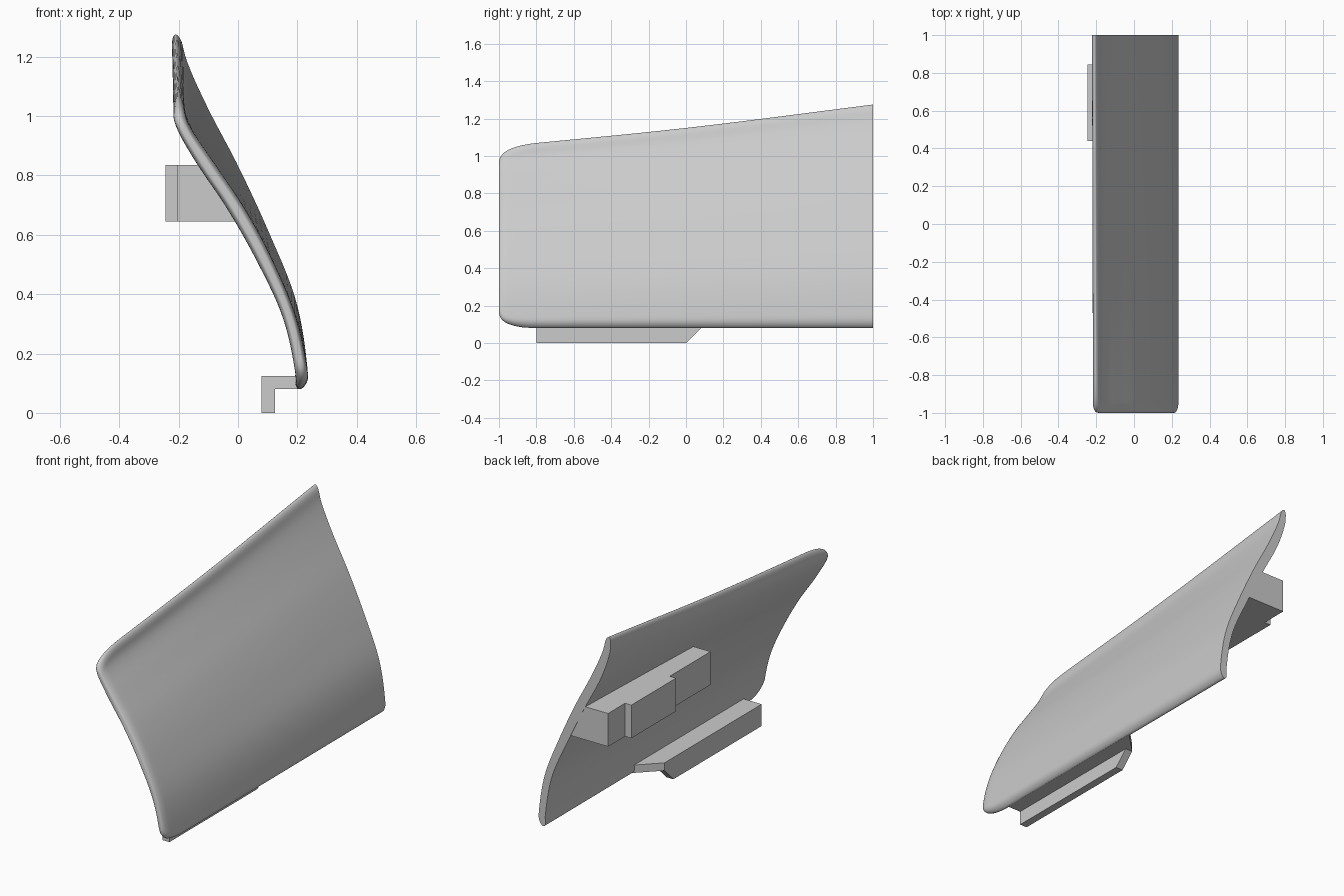
import bpy
import bmesh
import math

cube = bpy.data.objects.get("Cube")
if cube:
    bpy.data.objects.remove(cube, do_unlink=True)

grey = bpy.data.materials.new("light_grey")
grey.use_nodes = True
COLOUR = (0.6, 0.6, 0.6, 1)
grey.diffuse_color = COLOUR
grey.node_tree.nodes["Principled BSDF"].inputs["Base Color"].default_value = COLOUR


def curve(keys, values, t):
    """Smooth interpolation through the given points."""
    n = len(keys)
    t = min(max(t, keys[0]), keys[-1])
    i = max(k for k in range(n - 1) if keys[k] <= t)

    def slope(k):
        a, b = max(k - 1, 0), min(k + 1, n - 1)
        return (values[b] - values[a]) / (keys[b] - keys[a])

    h = keys[i + 1] - keys[i]
    f = (t - keys[i]) / h
    return ((2 * f**3 - 3 * f**2 + 1) * values[i] + (f**3 - 2 * f**2 + f) * h * slope(i)
            + (3 * f**2 - 2 * f**3) * values[i + 1] + (f**3 - f**2) * h * slope(i + 1))


def loft(name, rings):
    """Skin closed rings of points and cap both ends."""
    bm = bmesh.new()
    loops = [[bm.verts.new(p) for p in ring] for ring in rings]
    n = len(loops[0])
    for a, b in zip(loops, loops[1:]):
        for i in range(n):
            j = (i + 1) % n
            bm.faces.new((a[i], a[j], b[j], b[i]))
    bm.faces.new(loops[0])
    bm.faces.new(loops[-1])
    bmesh.ops.recalc_face_normals(bm, faces=bm.faces)
    mesh = bpy.data.meshes.new(name)
    bm.to_mesh(mesh)
    bm.free()
    mesh.materials.append(grey)
    obj = bpy.data.objects.new(name, mesh)
    bpy.context.collection.objects.link(obj)
    return obj


# Curved panel: S-shaped section swept along y, rounded at the front
HEIGHT = [0, .05, .25, .45, .63, .79, .92, 1]
REAR_X = [.225, .235, .195, .1, 0, -.1, -.17, -.195]
FRONT_X = [.228, .236, .195, .115, .02, -.085, -.168, -.185]
THICK = [.04, .042, .045, .055, .06, .06, .045, .03]
BOTTOM = .08
LENGTH = [-1, 0, 1]
TOP = [1.05, 1.15, 1.275]
CORNER = .09
STEPS = 44


def panel_ring(y):
    top = curve(LENGTH, TOP, y)
    f = (y + 1) / 2
    # Quarter-round easing of the corners and of the front edge
    q = max(0, 1 - (y + 1) / .22)
    cut = CORNER * (1 - (1 - q**2.6) ** .4)
    e = max(0, 1 - (y + 1) / .05)
    front_round = .35 + .65 * math.sqrt(1 - e * e)
    lo, hi = BOTTOM + cut, top - cut
    outer, inner = [], []
    for i in range(STEPS + 1):
        u = (1 - math.cos(math.pi * i / STEPS)) / 2
        z = lo + u * (hi - lo)
        v = (z - BOTTOM) / (top - BOTTOM)
        x = (1 - f) * curve(HEIGHT, FRONT_X, v) + f * curve(HEIGHT, REAR_X, v)
        half = curve(HEIGHT, THICK, v) / 2
        d = min(1, min(z - lo, hi - z) / .035)
        edge = math.sqrt(max(0, 1 - (1 - d) ** 2))
        w = half * front_round * max(edge, .08)
        outer.append((x - half + w, y, z))
        inner.append((x - half - w, y, z))
    return outer + inner[::-1]


stations = [-1, -.998, -.992, -.98, -.965, -.95, -.92, -.88, -.83]
stations += [-.78 + 1.78 * i / 16 for i in range(17)]
panel = loft("curved_panel", [panel_ring(y) for y in stations])
bpy.ops.object.select_all(action="DESELECT")
panel.select_set(True)
bpy.context.view_layer.objects.active = panel
bpy.ops.object.shade_smooth_by_angle(angle=math.radians(40))

# Upper mounting rail, its inner side buried in the sloping panel
Z0, Z1 = .645, .835


def rail_ring(y, low_x, high_x, out_x=-.205):
    return [(out_x, y, Z0), (low_x, y, Z0), (high_x, y, Z1), (out_x, y, Z1)]


loft("upper_rail", [rail_ring(.07, .025, -.08), rail_ring(.999, .055, -.04)])
loft("upper_rail_pad", [rail_ring(y, -.2, -.2, -.245) for y in (.44, .845)])

# Lower bracket: horizontal flange with angled rear, and hanging lip
plan = [(.08, -.8), (.21, -.8), (.21, .21), (.08, .08)]
loft("lower_flange", [[(x, y, z) for x, y in plan] for z in (.08, .125)])
side = [(-.8, 0), (0, 0), (.08, .08), (-.8, .08)]
loft("lower_lip", [[(x, y, z) for y, z in side] for x in (.08, .125)])
